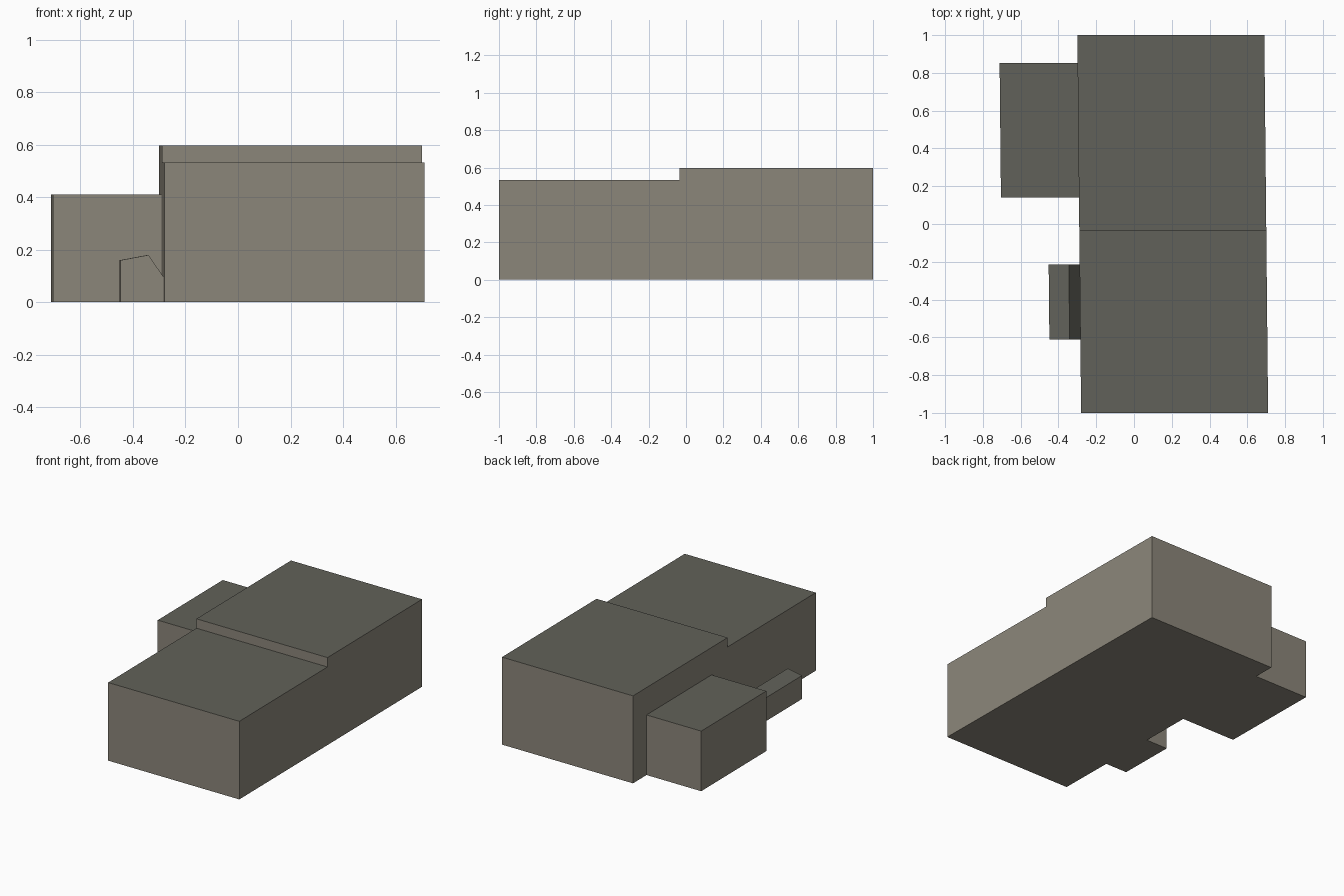
import bpy, bmesh

if "Cube" in bpy.data.objects:
    bpy.data.objects.remove(bpy.data.objects["Cube"])

SKEW = -0.01  # the whole building is turned very slightly from the grid


def material(name, rgb):
    mat = bpy.data.materials.new(name)
    mat.diffuse_color = (*rgb, 1)
    mat.use_nodes = True
    mat.node_tree.nodes["Principled BSDF"].inputs["Base Color"].default_value = mat.diffuse_color
    return mat


WALL = material("wall", (0.26, 0.24, 0.195))
ROOF = material("roof", (0.12, 0.12, 0.10))


def prism(name, start, end):
    """Solid between two matching outlines; upward faces get the roof colour."""
    bm = bmesh.new()
    a = [bm.verts.new(p) for p in start]
    b = [bm.verts.new(p) for p in end]
    bm.faces.new(a)
    bm.faces.new(b[::-1])
    for i in range(len(a)):
        j = (i + 1) % len(a)
        bm.faces.new((a[j], a[i], b[i], b[j]))
    for v in bm.verts:
        v.co.x += SKEW * v.co.y
    bmesh.ops.recalc_face_normals(bm, faces=bm.faces)
    bm.normal_update()
    for f in bm.faces:
        f.material_index = int(f.normal.z > 0.3)
    mesh = bpy.data.meshes.new(name)
    mesh.materials.append(WALL)
    mesh.materials.append(ROOF)
    bm.to_mesh(mesh)
    bm.free()
    obj = bpy.data.objects.new(name, mesh)
    bpy.context.collection.objects.link(obj)
    return obj


# Main building: stepped side profile (y, z) swept across x
side = [(-1, 0), (1, 0), (1, 0.597), (-0.035, 0.597), (-0.035, 0.533), (-1, 0.533)]
prism("main_building",
      [(-0.29, y, z) for y, z in side],
      [(0.70, y, z) for y, z in side])

# Flat-roofed side annex
annex = [(-0.703, 0), (-0.29, 0), (-0.29, 0.41), (-0.703, 0.41)]
prism("side_annex",
      [(x, 0.14, z) for x, z in annex],
      [(x, 0.852, z) for x, z in annex])

# Low lean-to with a folded roof
lean = [(-0.454, 0), (-0.289, 0), (-0.289, 0.095), (-0.347, 0.18), (-0.454, 0.16)]
prism("lean_to",
      [(x, -0.612, z) for x, z in lean],
      [(x, -0.215, z) for x, z in lean])
